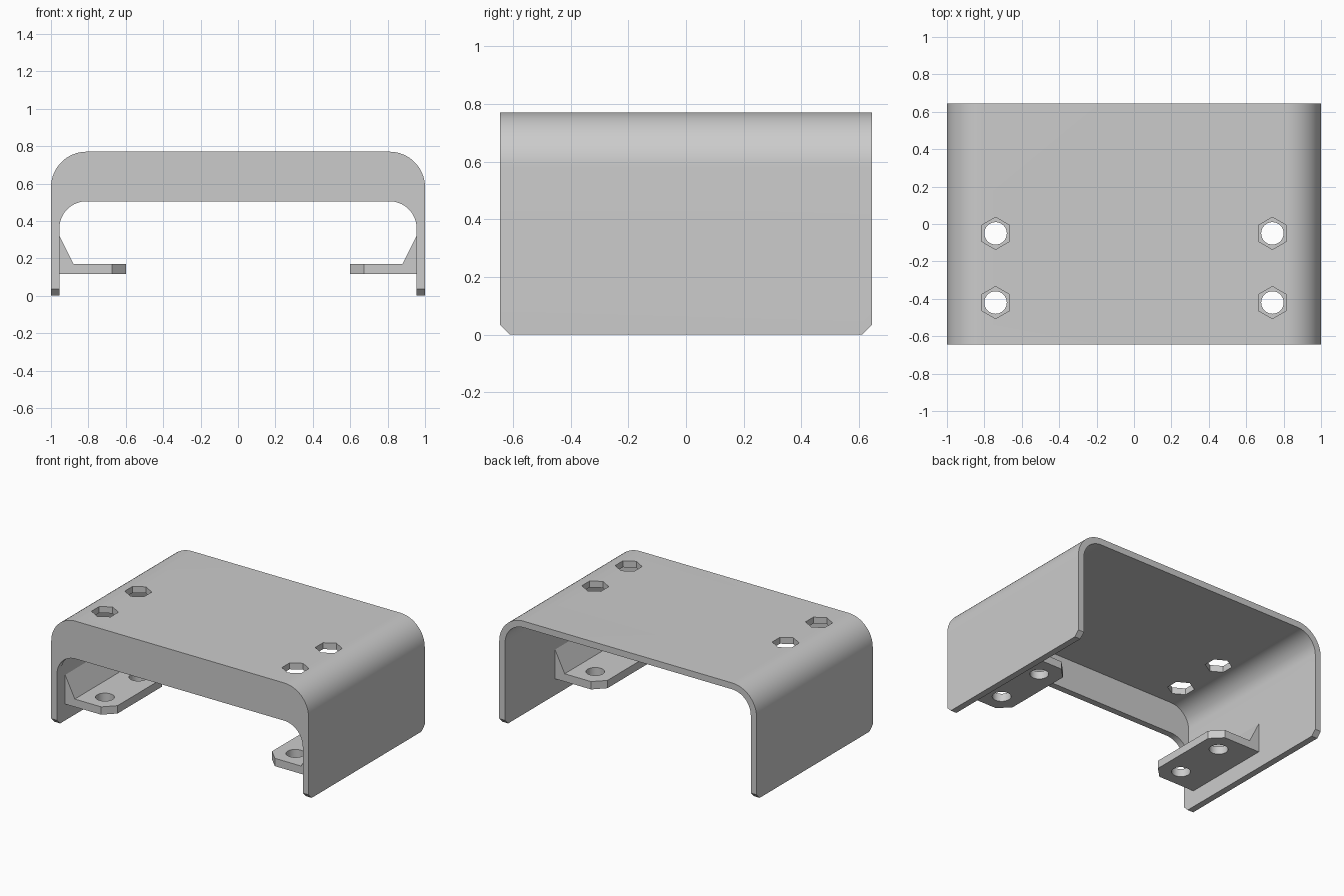
import bpy
import bmesh
from math import cos, sin, pi, radians
from mathutils import Vector

cube = bpy.data.objects.get("Cube")
if cube:
    bpy.data.objects.remove(cube, do_unlink=True)

grey = bpy.data.materials.new("plain grey")
grey.use_nodes = True
colour = (0.6, 0.6, 0.6, 1)
grey.diffuse_color = colour
grey.node_tree.nodes["Principled BSDF"].inputs["Base Color"].default_value = colour

WIDTH, DEPTH, HEIGHT, WALL, RADIUS = 1.0, 0.645, 0.77, 0.045, 0.19
TAB_FRONT, TAB_BACK, TAB_INNER, TAB_CUT = -0.555, 0.09, 0.60, 0.075
HOLES = [(0.74, -0.05), (0.74, -0.42)]


def prism(name, points, direction):
    """Extrude a closed loop of 3D points along a direction."""
    bm = bmesh.new()
    face = bm.faces.new([bm.verts.new(p) for p in points])
    moved = bmesh.ops.extrude_face_region(bm, geom=[face])["geom"]
    verts = [v for v in moved if isinstance(v, bmesh.types.BMVert)]
    bmesh.ops.translate(bm, verts=verts, vec=Vector(direction))
    bmesh.ops.recalc_face_normals(bm, faces=bm.faces)
    mesh = bpy.data.meshes.new(name)
    bm.to_mesh(mesh)
    bm.free()
    mesh.materials.append(grey)
    ob = bpy.data.objects.new(name, mesh)
    bpy.context.collection.objects.link(ob)
    return ob


def arch(name, half, top, bottom, radius, y0, y1, steps=16):
    """Solid with two rounded upper corners, running from y0 to y1."""
    angles = [pi / 2 * i / steps for i in range(steps + 1)]
    right = [(half - radius + radius * cos(a), top - radius + radius * sin(a)) for a in angles]
    outline = [(half, bottom)] + right
    outline += [(-x, z) for x, z in reversed(outline)]
    return prism(name, [(x, y0, z) for x, z in outline], (0, y1 - y0, 0))


def drill(name, x, y, z0, z1, radius, sides):
    """Upright cutter with a corner pointing along y."""
    ring = [pi / 2 + 2 * pi * i / sides for i in range(sides)]
    return prism(name, [(x + radius * cos(a), y + radius * sin(a), z0) for a in ring],
                 (0, 0, z1 - z0))


def cut(ob, cutters):
    for cutter in cutters:
        cutter.hide_render = True
        mod = ob.modifiers.new("cut", 'BOOLEAN')
        mod.operation, mod.solver, mod.object = 'DIFFERENCE', 'EXACT', cutter
    bpy.context.view_layer.update()
    evaluated = ob.evaluated_get(bpy.context.evaluated_depsgraph_get())
    mesh = bpy.data.meshes.new_from_object(evaluated)
    ob.modifiers.clear()
    ob.data = mesh
    mesh.materials.clear()
    mesh.materials.append(grey)
    for cutter in cutters:
        bpy.data.objects.remove(cutter, do_unlink=True)


def smooth(ob):
    bpy.ops.object.select_all(action='DESELECT')
    ob.select_set(True)
    bpy.context.view_layer.objects.active = ob
    bpy.ops.object.shade_smooth_by_angle(angle=radians(30))


# Cover: bent shell, open at the back, with an arched lip at the front
cover = arch("cover", WIDTH, HEIGHT, 0, RADIUS, -DEPTH, DEPTH)
inside = WIDTH - WALL
cutters = [
    arch("cavity", inside, HEIGHT - WALL, -0.2, RADIUS - WALL, WALL - DEPTH, 1),
    arch("front_opening", inside, 0.505, -0.2, RADIUS - WALL, -1, 0),
]
# Clipped lower corners of the side walls
for s in (-1, 1):
    corner = [(-2, s * (DEPTH - 0.075), -0.04), (-2, s * (DEPTH + 0.04), -0.04),
              (-2, s * (DEPTH + 0.04), 0.075)]
    cutters.append(prism("corner_cutter", corner, (4, 0, 0)))
# Hexagonal access holes
for s in (-1, 1):
    for x, y in HOLES:
        cutters.append(drill("hex_cutter", s * x, y, 0.6, 1, 0.086, 6))
cut(cover, cutters)
smooth(cover)

# Mounting tabs: a flat plate with a sloped rib against the wall
for s, name in ((1, "left_mounting_tab"), (-1, "right_mounting_tab")):
    section = [(0.975, 0.115), (TAB_INNER, 0.115), (TAB_INNER, 0.17),
               (0.88, 0.17), (inside, 0.32), (0.975, 0.32)]
    tab = prism(name, [(s * x, TAB_FRONT, z) for x, z in section],
                (0, TAB_BACK - TAB_FRONT, 0))
    cutters = [drill("screw_cutter", s * x, y, 0, 0.3, 0.06, 32) for x, y in HOLES]
    for end, out in ((TAB_FRONT, -1), (TAB_BACK, 1)):
        e = 0.1
        tri = [(s * (TAB_INNER + TAB_CUT + e), end + out * e, 0),
               (s * (TAB_INNER - e), end + out * e, 0),
               (s * (TAB_INNER - e), end - out * (TAB_CUT + e), 0)]
        cutters.append(prism("tab_corner_cutter", tri, (0, 0, 0.3)))
    cut(tab, cutters)
    smooth(tab)
